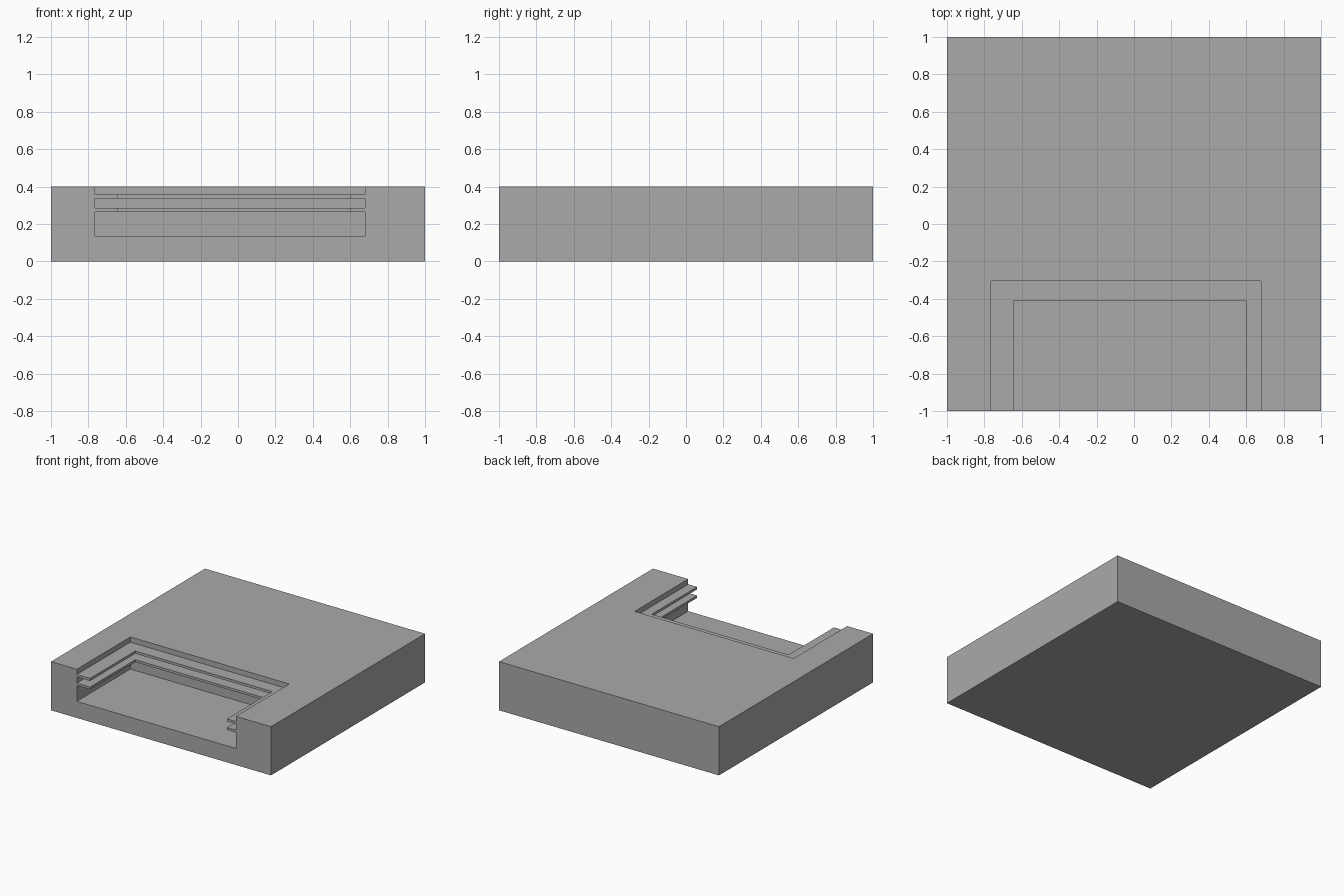
import bpy
from mathutils import Vector

default = bpy.data.objects.get("Cube")
if default:
    bpy.data.objects.remove(default, do_unlink=True)

# Single matte grey
grey = bpy.data.materials.new("plain_grey")
grey.use_nodes = True
grey.diffuse_color = (0.4, 0.4, 0.4, 1)
grey.node_tree.nodes["Principled BSDF"].inputs["Base Color"].default_value = (0.4, 0.4, 0.4, 1)


def box(name, low, high):
    low, high = Vector(low), Vector(high)
    bpy.ops.mesh.primitive_cube_add(size=1, location=(low + high) / 2)
    obj = bpy.context.object
    obj.name = name
    obj.scale = high - low
    bpy.ops.object.transform_apply(location=True, rotation=False, scale=True)
    obj.data.materials.append(grey)
    return obj


def cut(target, low, high):
    cutter = box("cutter", low, high)
    cutter.hide_render = True
    mod = target.modifiers.new("recess", "BOOLEAN")
    mod.operation = "DIFFERENCE"
    mod.solver = "EXACT"
    mod.object = cutter
    bpy.context.view_layer.objects.active = target
    bpy.ops.object.modifier_apply(modifier=mod.name)
    bpy.data.objects.remove(cutter, do_unlink=True)


TOP, FRONT, OUTSIDE = 0.4, -1.0, 0.2

# Solid slab
block = box("slotted_block", (-1, FRONT, 0), (1, 1, TOP))

# Wide recesses: floor cavity, middle groove and open top step
for bottom, top in [(0.136, 0.266), (0.286, 0.336), (0.357, TOP + OUTSIDE)]:
    cut(block, (-0.765, FRONT - OUTSIDE, bottom), (0.68, -0.305, top))

# Narrower opening that leaves two thin ledges round three sides
cut(block, (-0.645, FRONT - OUTSIDE, 0.2), (0.6, -0.412, TOP + OUTSIDE))
